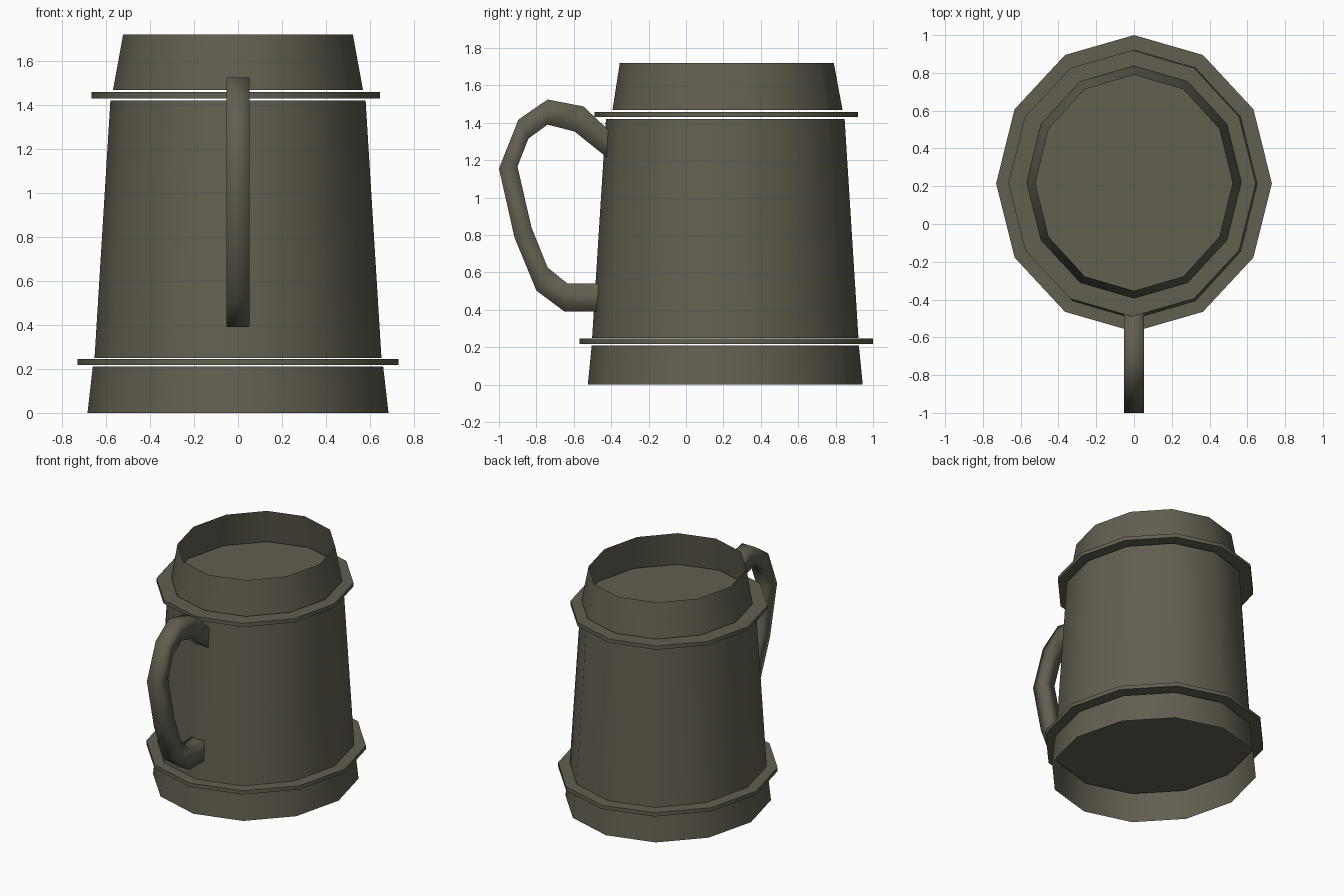
import bpy, math

if "Cube" in bpy.data.objects:
    bpy.data.objects.remove(bpy.data.objects["Cube"])

SIDES = 12
pewter = bpy.data.materials.new("dark_pewter")
pewter.diffuse_color = (0.122, 0.114, 0.08, 1.0)
pewter.use_nodes = True
pewter.node_tree.nodes["Principled BSDF"].inputs["Base Color"].default_value = pewter.diffuse_color


def make_object(name, verts, faces):
    mesh = bpy.data.meshes.new(name)
    mesh.from_pydata(verts, [], faces)
    mesh.materials.append(pewter)
    obj = bpy.data.objects.new(name, mesh)
    bpy.context.collection.objects.link(obj)
    return obj


def smooth(obj, angle):
    bpy.ops.object.select_all(action='DESELECT')
    obj.select_set(True)
    bpy.context.view_layer.objects.active = obj
    bpy.ops.object.shade_smooth_by_angle(angle=math.radians(angle))


def oval(cx, cy, rx, ry, z):
    return [(cx + rx * math.cos(math.tau * i / SIDES),
             cy + ry * math.sin(math.tau * i / SIDES), z) for i in range(SIDES)]


def tapered(name, low, high, capped=False):
    """Twelve-sided tapered wall between two ovals, optionally closed."""
    n = SIDES
    faces = [(i, (i + 1) % n, n + (i + 1) % n, n + i) for i in range(n)]
    if capped:
        faces += [tuple(reversed(range(n))), tuple(range(n, 2 * n))]
    obj = make_object(name, oval(*low) + oval(*high), faces)
    smooth(obj, 40)
    return obj


# Open walls: foot, main body and rim
tapered("foot_band", (0, 0.21, 0.684, 0.735, 0.0), (0, 0.21, 0.66, 0.714, 0.21))
tapered("body", (0, 0.21, 0.652, 0.712, 0.25), (0, 0.21, 0.58, 0.638, 1.42))
tapered("rim_band", (0, 0.222, 0.568, 0.615, 1.468), (0, 0.218, 0.522, 0.572, 1.72))

# Thin solid plates between the walls
tapered("lower_ring", (0, 0.215, 0.73, 0.785, 0.218), (0, 0.215, 0.73, 0.785, 0.246), True)
tapered("upper_ring", (-0.01, 0.215, 0.655, 0.705, 1.43), (-0.01, 0.215, 0.655, 0.705, 1.458), True)

# Handle: square section swept along outer and inner (y, z) outlines
outer = [(-.40, 1.347), (-.548, 1.487), (-.74, 1.524), (-.896, 1.417), (-1.0, 1.155),
         (-.917, .786), (-.80, .503), (-.65, .39), (-.46, .39)]
inner = [(-.40, 1.196), (-.596, 1.353), (-.74, 1.39), (-.842, 1.316), (-.901, 1.166),
         (-.826, .84), (-.74, .626), (-.634, .54), (-.46, .54)]
w = 0.053
verts, faces = [], []
for (oy, oz), (iy, iz) in zip(outer, inner):
    verts += [(-w, oy, oz), (w, oy, oz), (w, iy, iz), (-w, iy, iz)]
for s in range(len(outer) - 1):
    for k in range(4):
        a, b = 4 * s + k, 4 * s + (k + 1) % 4
        faces.append((a, a + 4, b + 4, b))
handle = make_object("handle", verts, faces)
smooth(handle, 180)
